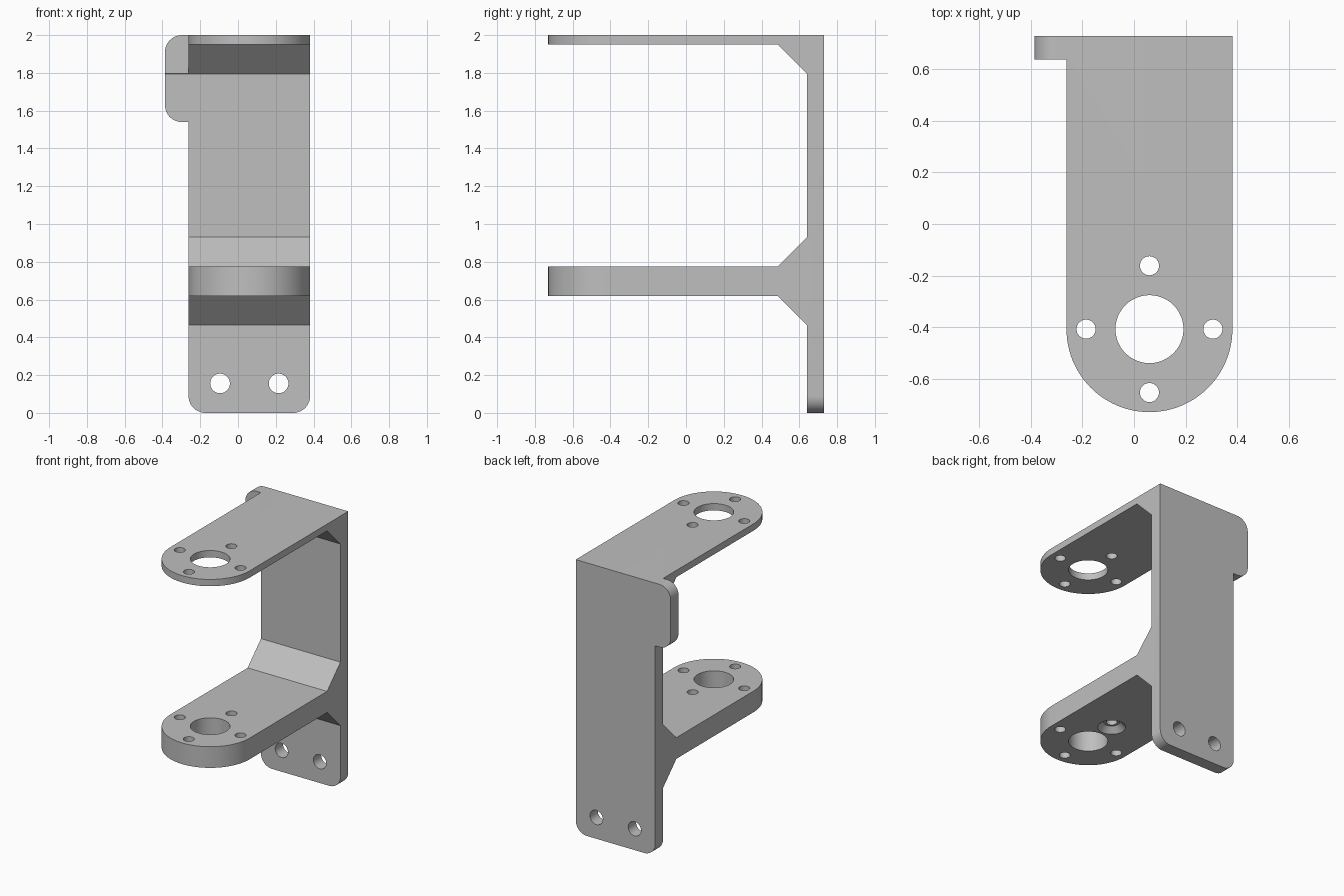
import bpy, bmesh
from math import sin, cos, radians
from mathutils import Vector

if "Cube" in bpy.data.objects:
    bpy.data.objects.remove(bpy.data.objects["Cube"])

LEFT, RIGHT, EAR = -0.262, 0.382, -0.387
MID = (LEFT + RIGHT) / 2
HALF = (RIGHT - LEFT) / 2
BACK, WALL, GUSSET = 0.73, 0.64, 0.485
HUB = -BACK + HALF


def arc(cx, cy, r, start, end, steps=12):
    angles = [radians(start + (end - start) * i / steps) for i in range(steps + 1)]
    return [(cx + r * cos(a), cy + r * sin(a)) for a in angles]


def finish(name, bm):
    bmesh.ops.recalc_face_normals(bm, faces=bm.faces)
    mesh = bpy.data.meshes.new(name)
    bm.to_mesh(mesh)
    bm.free()
    ob = bpy.data.objects.new(name, mesh)
    bpy.context.collection.objects.link(ob)
    return ob


def prism(name, outline, place, depth):
    """Extrude a 2D outline; place(u, v) puts each point in space."""
    bm = bmesh.new()
    face = bm.faces.new([bm.verts.new(place(u, v)) for u, v in outline])
    moved = bmesh.ops.extrude_face_region(bm, geom=[face])["geom"]
    bmesh.ops.translate(bm, vec=Vector(depth),
                        verts=[g for g in moved if isinstance(g, bmesh.types.BMVert)])
    return finish(name, bm)


def turned(name, start, end, r1, r2):
    """Cylinder or cone between two points."""
    a, b = Vector(start), Vector(end)
    bm = bmesh.new()
    bmesh.ops.create_cone(bm, cap_ends=True, segments=48, radius1=r1, radius2=r2,
                          depth=(b - a).length)
    turn = (b - a).to_track_quat('Z', 'Y').to_matrix().to_4x4()
    turn.translation = (a + b) / 2
    bm.transform(turn)
    return finish(name, bm)


def combine(target, tool, operation):
    tool.hide_render = True
    mod = target.modifiers.new("cut", 'BOOLEAN')
    mod.operation, mod.solver, mod.object = operation, 'EXACT', tool
    bpy.context.view_layer.objects.active = target
    bpy.ops.object.modifier_apply(modifier=mod.name)
    bpy.data.objects.remove(tool)


# Side profile: wall, thin top arm, thick lower arm and their gussets
side = [(0.8, -0.1), (0.8, 2.1), (-0.8, 2.1), (-0.8, 1.95), (GUSSET, 1.95),
        (WALL, 1.795), (WALL, 0.93), (GUSSET, 0.775), (-0.8, 0.775),
        (-0.8, 0.62), (GUSSET, 0.62), (WALL, 0.465), (WALL, -0.1)]
bracket = prism("bracket", side, lambda y, z: (-0.5, y, z), (1, 0, 0))

# Plan outline: round arm ends and the ear strip at the back
plan = arc(MID, HUB, HALF, 180, 360, 48)
plan += [(RIGHT, BACK), (-0.5, BACK), (-0.5, WALL - 0.001), (LEFT, WALL - 0.001)]
combine(bracket, prism("plan_cutter", plan, lambda x, y: (x, y, -0.2), (0, 0, 2.5)),
        'INTERSECT')

# Front outline: rounded foot corners and rounded ear
R = 0.09
front = arc(LEFT + R, R, R, 180, 270) + arc(RIGHT - R, R, R, 270, 360)
front += [(RIGHT, 2.0)]
front += arc(EAR + R, 2.0 - R, R, 90, 180) + arc(EAR + R, 1.54 + R, R, 180, 270)
front += [(LEFT, 1.54)]
combine(bracket, prism("front_cutter", front, lambda x, z: (x, -0.9, z), (0, 1.8, 0)),
        'INTERSECT')

# Mounting holes through the wall
for x, z, r in [(MID, 1.885, 0.064), (MID, 1.36, 0.065), (MID, 0.96, 0.045),
                (MID - 0.155, 0.156, 0.052), (MID + 0.155, 0.156, 0.052)]:
    combine(bracket, turned("wall_hole", (x, 0.4, z), (x, 0.9, z), r, r), 'DIFFERENCE')

# Centre bore and four screw holes through both arms, countersunk from below
combine(bracket, turned("bore", (MID, HUB, 0.4), (MID, HUB, 2.2), 0.132, 0.132),
        'DIFFERENCE')
for dx, dy in [(1, 0), (0, 1), (-1, 0), (0, -1)]:
    x, y = MID + 0.246 * dx, HUB + 0.246 * dy
    combine(bracket, turned("screw_hole", (x, y, 0.4), (x, y, 2.2), 0.037, 0.037),
            'DIFFERENCE')
    combine(bracket, turned("countersink", (x, y, 0.60), (x, y, 0.66), 0.114, 0.054),
            'DIFFERENCE')

# Plain grey finish
grey = bpy.data.materials.new("light grey")
grey.use_nodes = True
colour = (0.52, 0.52, 0.52, 1)
grey.diffuse_color = colour
grey.node_tree.nodes["Principled BSDF"].inputs["Base Color"].default_value = colour
bracket.data.materials.clear()
bracket.data.materials.append(grey)

bpy.ops.object.select_all(action='DESELECT')
bracket.select_set(True)
bpy.context.view_layer.objects.active = bracket
bpy.ops.object.shade_smooth_by_angle(angle=radians(30))
